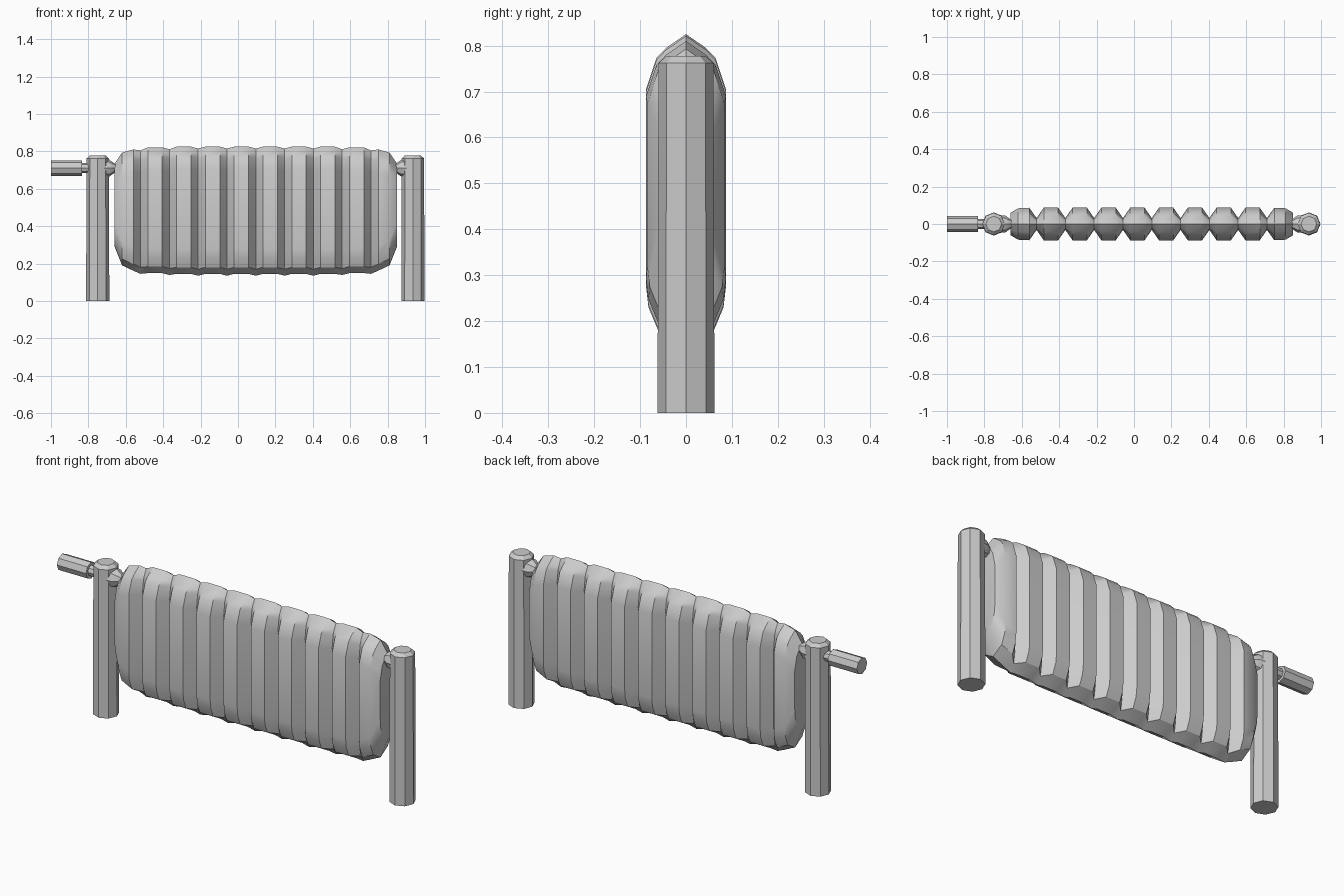
import bpy, bmesh, math
from mathutils import Matrix

if "Cube" in bpy.data.objects:
    bpy.data.objects.remove(bpy.data.objects["Cube"])


def finish(bm, name, angle=30):
    bmesh.ops.recalc_face_normals(bm, faces=bm.faces)
    me = bpy.data.meshes.new(name)
    bm.to_mesh(me)
    bm.free()
    ob = bpy.data.objects.new(name, me)
    bpy.context.collection.objects.link(ob)
    bpy.ops.object.select_all(action='DESELECT')
    ob.select_set(True)
    bpy.context.view_layer.objects.active = ob
    bpy.ops.object.shade_smooth_by_angle(angle=math.radians(angle))
    return ob


def loft(rings, name):
    bm = bmesh.new()
    vs = [[bm.verts.new(p) for p in r] for r in rings]
    n = len(vs[0])
    for a, b in zip(vs, vs[1:]):
        for i in range(n):
            bm.faces.new((a[i], a[(i + 1) % n], b[(i + 1) % n], b[i]))
    bm.faces.new(vs[0])
    bm.faces.new(vs[-1])
    return finish(bm, name)


def turned(name, origin, along_x, profile, sides=8):
    """Loft of regular polygons; profile = (distance, radius) pairs."""
    ox, oy, oz = origin
    rings = []
    for d, r in profile:
        ring = []
        for i in range(sides):
            t = math.tau * i / sides
            c, s = r * math.cos(t), r * math.sin(t)
            ring.append((ox + d, oy + c, oz + s) if along_x
                        else (ox + c, oy + s, oz + d))
        rings.append(ring)
    return loft(rings, name)


# Ribbed body: cross-sections along x
def section(x, hw, zt, zb):
    half = [(0.5, zt - 0.03), (0.74, zt - 0.052), (1.0, zt - 0.12),
            (1.0, zb + 0.13), (0.94, zb + 0.085), (0.7, zb + 0.035)]
    pts = [(x, 0, zt)] + [(x, hw * f, z) for f, z in half] + [(x, 0, zb)]
    return pts + [(x, -hw * f, z) for f, z in reversed(half)]


CX, PITCH = 0.095, 0.154
half_stations = []          # (offset from centre, half width, top, bottom)
for k in range(5):
    drop = (0, 0, 0, 0.004, 0.01)[k]
    half_stations.append((k * PITCH, 0.032, 0.815 - drop, 0.135 + drop))
    if k < 4:
        for f in (0.25, 0.75):
            half_stations.append(((k + f) * PITCH, 0.087, 0.825 - drop, 0.145 + drop))
half_stations += [(0.655, 0.087, 0.81, 0.162), (0.715, 0.084, 0.793, 0.19),
                  (0.755, 0.06, 0.735, 0.29)]
stations = [(-d, h, t, b) for d, h, t, b in reversed(half_stations[1:])] + half_stations
loft([section(CX + d, h, t, b) for d, h, t, b in stations], "ribbed_body")

# Posts with shallow domed caps
for name, x in (("left_post", -0.75), ("right_post", 0.935)):
    turned(name, (x, 0, 0), False, [(0, 0.062), (0.762, 0.06), (0.778, 0.042)])

# Axle stubs between the posts and the body
for name, x, s in (("left_axle", -0.75, 1), ("right_axle", 0.935, -1)):
    turned(name, (x, 0, 0.71), True, [(0, 0.05), (s * 0.062, 0.045), (s * 0.09, 0.025), (s * 0.15, 0.025)])

# Crank handle on the left
turned("handle_shaft", (-0.85, 0, 0.71), True, [(0, 0.027), (0.1, 0.027)])
turned("handle_grip", (-1.0, 0, 0.71), True, [(0, 0.042), (0.165, 0.042)])
